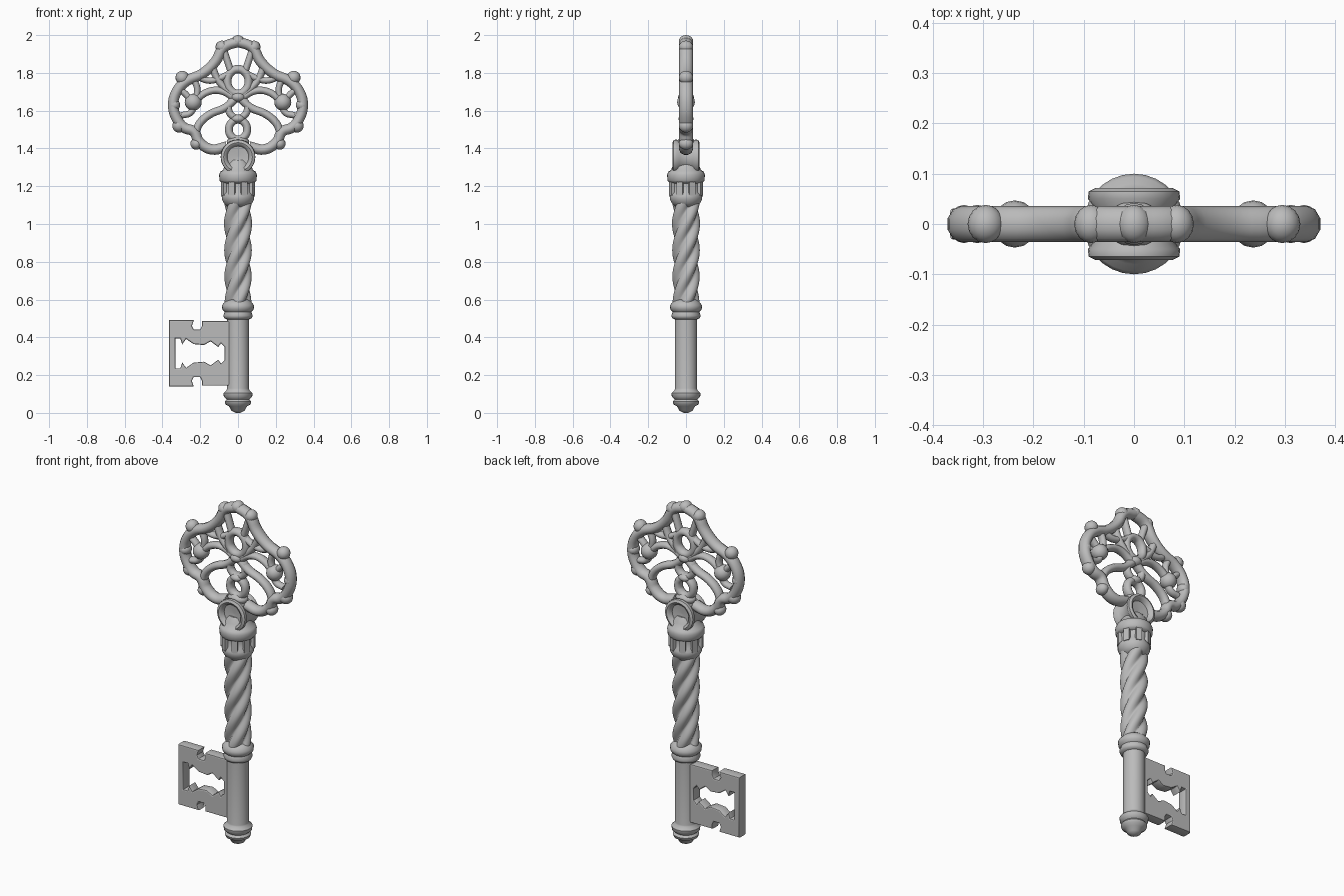
import bpy, bmesh, math
from mathutils import Matrix, Vector

cube = bpy.data.objects.get("Cube")
if cube:
    bpy.data.objects.remove(cube, do_unlink=True)

metal = bpy.data.materials.new("grey metal")
metal.use_nodes = True
metal.diffuse_color = (0.5, 0.5, 0.5, 1)
metal.node_tree.nodes["Principled BSDF"].inputs["Base Color"].default_value = (0.5, 0.5, 0.5, 1)


def finish(ob, angle=50):
    bpy.ops.object.select_all(action='DESELECT')
    bpy.context.view_layer.objects.active = ob
    ob.select_set(True)
    if ob.type == 'CURVE':
        bpy.ops.object.convert(target='MESH')
        ob = bpy.context.object
    ob.data.materials.clear()
    ob.data.materials.append(metal)
    bpy.ops.object.shade_smooth_by_angle(angle=math.radians(angle))
    return ob


def add(name, data):
    ob = bpy.data.objects.new(name, data)
    bpy.context.collection.objects.link(ob)
    return ob


def from_bmesh(name, bm, angle=50):
    bmesh.ops.recalc_face_normals(bm, faces=bm.faces)
    me = bpy.data.meshes.new(name)
    bm.to_mesh(me)
    bm.free()
    return finish(add(name, me), angle)


def loft(name, rows, section, matrix=Matrix(), n=28, angle=50):
    """Stack rings of n points; section(row, angle) gives a radius."""
    bm = bmesh.new()
    rings = []
    for row in rows:
        ring = []
        for i in range(n):
            a = math.tau * i / n
            r = section(row, a)
            ring.append(bm.verts.new(matrix @ Vector((r * math.cos(a), r * math.sin(a), row[1]))))
        rings.append(ring)
    for lo, hi in zip(rings, rings[1:]):
        for i in range(n):
            j = (i + 1) % n
            bm.faces.new((lo[i], lo[j], hi[j], hi[i]))
    bm.faces.new(rings[0])
    bm.faces.new(rings[-1])
    return from_bmesh(name, bm, angle)


def lathe(name, profile, matrix=Matrix()):
    return loft(name, profile, lambda row, a: row[0], matrix)


def tube(name, pts, r, closed=False):
    """Rounded bar through (x, z) points, a little deeper than wide."""
    cu = bpy.data.curves.new(name, 'CURVE')
    cu.dimensions = '3D'
    cu.resolution_u = 5
    cu.bevel_depth = r
    cu.bevel_resolution = 3
    cu.use_fill_caps = True
    sp = cu.splines.new('BEZIER')
    sp.bezier_points.add(len(pts) - 1)
    for bp, (x, z) in zip(sp.bezier_points, pts):
        bp.co = (x, 0, z)
        bp.handle_left_type = bp.handle_right_type = 'AUTO'
    sp.use_cyclic_u = closed
    ob = add(name, cu)
    ob.scale.y = 1.25
    return finish(ob)


def ball(name, x, z, rx, ry, rz):
    bm = bmesh.new()
    bmesh.ops.create_uvsphere(bm, u_segments=16, v_segments=10, radius=1,
                              matrix=Matrix.Translation((x, 0, z)) @ Matrix.Diagonal((rx, ry, rz, 1)))
    return from_bmesh(name, bm)


def ring(name, z, rx, rz, r):
    pts = [(rx * math.cos(math.tau * i / 8), z + rz * math.sin(math.tau * i / 8)) for i in range(8)]
    return tube(name, pts, r, True)


# Shank: rounded tip, end collar, plain rod and middle collar
lathe("tip_and_rod", [(0.012, 0), (0.035, 0.012), (0.048, 0.035), (0.066, 0.045), (0.07, 0.06),
                      (0.06, 0.072), (0.075, 0.085), (0.077, 0.105), (0.06, 0.122),
                      (0.058, 0.13), (0.058, 0.495), (0.072, 0.5), (0.078, 0.515), (0.07, 0.535),
                      (0.083, 0.548), (0.085, 0.57), (0.07, 0.588), (0.055, 0.6)])

# Twisted shaft with four strands
steps = 48
loft("twisted_shaft", [(i / steps, 0.58 + 0.56 * i / steps) for i in range(steps + 1)],
     lambda row, a: 0.048 + 0.004 * row[0] + 0.023 * abs(math.cos(2 * (a - math.tau * row[0]))),
     n=48, angle=70)

# Upper collar: two bands with posts between
lathe("upper_collar", [(0.055, 1.09), (0.075, 1.11), (0.085, 1.13), (0.087, 1.155), (0.074, 1.17),
                       (0.076, 1.215), (0.09, 1.22), (0.098, 1.23), (0.1, 1.26),
                       (0.094, 1.277), (0.08, 1.285), (0.07, 1.31), (0.05, 1.34)])
for i in range(8):
    bm = bmesh.new()
    bmesh.ops.create_cube(bm, size=1, matrix=Matrix.Rotation(math.tau * (i + 0.5) / 8, 4, 'Z')
                          @ Matrix.Translation((0.078, 0, 1.19)) @ Matrix.Diagonal((0.025, 0.032, 0.08, 1)))
    from_bmesh("collar_post", bm, 30)

# Dished boss facing front and back
half = [(0.078, 0), (0.08, 0.035), (0.092, 0.05), (0.09, 0.065), (0.076, 0.072), (0.064, 0.066), (0.057, 0.046),
        (0.005, 0.04)]
boss = [(r, -y) for r, y in reversed(half)] + half[1:]
lathe("boss", boss, Matrix.Translation((0, 0, 1.355)) @ Matrix.Rotation(math.pi / 2, 4, 'X'))

# Centre column of rings in the bow
ring("lower_ring", 1.5, 0.048, 0.052, 0.022)
ring("middle_ring", 1.613, 0.05, 0.052, 0.02)
ring("upper_ring", 1.755, 0.056, 0.065, 0.023)
ball("hub", 0, 1.672, 0.04, 0.042, 0.028)
ball("ring_joint", 0, 1.557, 0.04, 0.04, 0.024)
ball("bow_root", 0, 1.435, 0.06, 0.045, 0.03)
ball("top_knob", 0, 1.968, 0.034, 0.038, 0.032)

# Bow tracery, repeated on each side
bars = {
    "outer_rim": ([(0, 1.965), (0.075, 1.935), (0.12, 1.86), (0.19, 1.795), (0.275, 1.755), (0.325, 1.7),
                   (0.343, 1.63), (0.325, 1.56), (0.285, 1.51), (0.235, 1.49), (0.205, 1.435),
                   (0.14, 1.395), (0.06, 1.41)], 0.029),
    "top_bar": ([(0.035, 1.8), (0.055, 1.86), (0.08, 1.935)], 0.019),
    "shoulder_bar": ([(0.01, 1.67), (0.07, 1.72), (0.11, 1.77), (0.14, 1.845)], 0.02),
    "ring_brace": ([(0.04, 1.8), (0.1, 1.77), (0.16, 1.76), (0.22, 1.785)], 0.018),
    "upper_petal": ([(0.01, 1.66), (0.09, 1.705), (0.16, 1.7), (0.23, 1.65)], 0.02),
    "lower_petal": ([(0.01, 1.665), (0.07, 1.615), (0.15, 1.58), (0.205, 1.53), (0.225, 1.48)], 0.022),
    "ball_link": ([(0.24, 1.645), (0.28, 1.69), (0.31, 1.715)], 0.018),
    "ball_link_low": ([(0.23, 1.645), (0.25, 1.59), (0.3, 1.575)], 0.018),
    "ball_link_high": ([(0.23, 1.65), (0.215, 1.71), (0.235, 1.77)], 0.018),
}
knobs = [(0.085, 1.937, 0.034), (0.295, 1.775, 0.036), (0.338, 1.63, 0.032), (0.312, 1.52, 0.036),
         (0.22, 1.425, 0.032)]
for side, sx in (("left", 1), ("right", -1)):
    for name, (pts, r) in bars.items():
        tube(f"{side}_{name}", [(sx * x, z) for x, z in pts], r)
    for x, z, r in knobs:
        ball(f"{side}_rim_knob", sx * x, z, r, 0.038, r)
    ball(f"{side}_bow_ball", sx * 0.237, 1.645, 0.045, 0.047, 0.045)

# Bit: notched plate with a jagged window, symmetric about its middle height
MID = 0.315
edge = [(-0.04, 0.17), (-0.19, 0.17), (-0.19, 0.145), (-0.2, 0.125), (-0.235, 0.125),
        (-0.245, 0.145), (-0.235, 0.175), (-0.365, 0.175)]
window = [(-0.07, 0.035), (-0.09, 0.055), (-0.105, 0.035), (-0.145, 0.065), (-0.18, 0.045),
          (-0.235, 0.05), (-0.275, 0.078), (-0.295, 0.05), (-0.305, 0.08), (-0.333, 0.08)]
cu = bpy.data.curves.new("bit", 'CURVE')
cu.dimensions = '2D'
cu.fill_mode = 'BOTH'
cu.extrude = 0.024
cu.bevel_depth = 0.007
cu.bevel_resolution = 1
cu.offset = -0.006
for half_loop in (edge, window):
    loop = half_loop + [(x, -z) for x, z in reversed(half_loop)]
    sp = cu.splines.new('POLY')
    sp.points.add(len(loop) - 1)
    for p, (x, z) in zip(sp.points, loop):
        p.co = (x, MID + z, 0, 1)
    sp.use_cyclic_u = True
bit = add("bit", cu)
bit.rotation_euler.x = math.pi / 2
finish(bit, 40)
